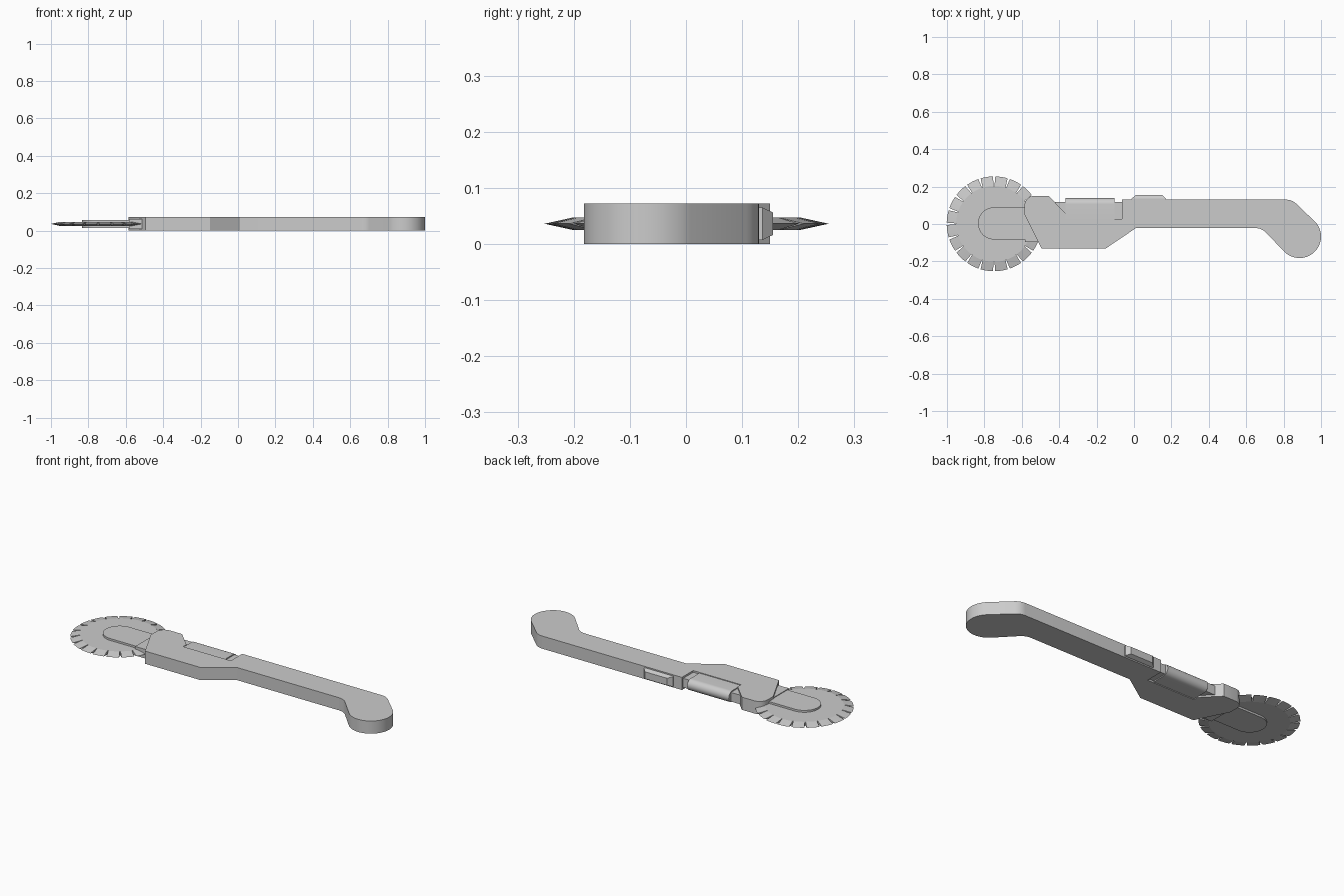
import bpy, bmesh
from math import sin, cos, pi, radians

if "Cube" in bpy.data.objects:
    bpy.data.objects.remove(bpy.data.objects["Cube"])

MID = 0.036  # mid plane of the tool


def finish(name, bm, smooth=True):
    bmesh.ops.recalc_face_normals(bm, faces=bm.faces)
    me = bpy.data.meshes.new(name)
    bm.to_mesh(me)
    bm.free()
    ob = bpy.data.objects.new(name, me)
    bpy.context.collection.objects.link(ob)
    if smooth:
        bpy.ops.object.select_all(action='DESELECT')
        ob.select_set(True)
        bpy.context.view_layer.objects.active = ob
        bpy.ops.object.shade_smooth_by_angle(angle=radians(30))
    return ob


def plate(name, pts, z0, z1):
    bm = bmesh.new()
    f = bm.faces.new([bm.verts.new((x, y, z0)) for x, y in pts])
    r = bmesh.ops.extrude_face_region(bm, geom=[f])
    for v in r['geom']:
        if isinstance(v, bmesh.types.BMVert):
            v.co.z = z1
    return finish(name, bm)


def arc(cx, cy, r, a0, a1, n):
    return [(cx + r * cos(radians(a0 + (a1 - a0) * i / n)),
             cy + r * sin(radians(a0 + (a1 - a0) * i / n))) for i in range(n + 1)]


# Handle: angled head, roller recess, grip and hooked rounded end
outline = [(-0.585, 0.05), (-0.495, -0.13), (-0.15, -0.13), (0.01, -0.022)]
outline += arc(0.65, -0.10, 0.078, 90, 48, 5)
outline += arc(0.885, -0.067, 0.115, 224, 400, 22)
outline += arc(0.815, 0.055, 0.075, 45, 90, 5)
outline += [(-0.065, 0.13), (-0.065, 0.028), (-0.366, 0.028), (-0.366, 0.058),
            (-0.457, 0.15), (-0.54, 0.15)]
outline += arc(-0.535, 0.10, 0.05, 110, 180, 6)
plate("handle", outline, 0, 0.072)

# Thinner core seen inside the recess
plate("recess_core", [(-0.43, 0.0), (-0.05, 0.0), (-0.05, 0.118), (-0.43, 0.118)],
      0.010, 0.062)

# Blade holder: base block and rounded arm
plate("holder_base", [(-0.582, -0.095), (-0.50, -0.095), (-0.46, 0.10), (-0.582, 0.10)],
      0.010, 0.062)
plate("holder_arm", arc(-0.748, 0.003, 0.086, 90, 270, 24) + [(-0.5, -0.083), (-0.5, 0.089)],
      0.014, 0.058)

# Rounded slider bar in the recess (cross-section extruded along x)
section = [(0.02, 0.004), (0.02, 0.068)]
section += [(0.106 + y, MID + z) for y, z in arc(0, 0, 0.032, 90, -90, 16)]
section.append((0.02, 0.004))
section = section[:-1]
bm = bmesh.new()
rings = [[bm.verts.new((x, y, z)) for y, z in section] for x in (-0.366, -0.104)]
n = len(section)
for i in range(n):
    j = (i + 1) % n
    bm.faces.new((rings[0][i], rings[0][j], rings[1][j], rings[1][i]))
for r in rings:
    bm.faces.new(r)
finish("slider_bar", bm)

# Tapered button on the grip edge
bm = bmesh.new()
low = [bm.verts.new((x, 0.12, z)) for x, z in
       ((-0.013, 0.007), (0.17, 0.007), (0.17, 0.065), (-0.013, 0.065))]
mid = [bm.verts.new((v.co.x, 0.136, v.co.z)) for v in low]
top = [bm.verts.new((x, 0.155, z)) for x, z in
       ((0.01, 0.016), (0.15, 0.016), (0.15, 0.056), (0.01, 0.056))]
for a, b in ((low, mid), (mid, top)):
    for i in range(4):
        j = (i + 1) % 4
        bm.faces.new((a[i], a[j], b[j], b[i]))
bm.faces.new(low)
bm.faces.new(top)
finish("button", bm, False)

# Blade: flat disc, bevelled teeth parted by slits
TEETH, SUB, R0, R1, H = 20, 4, 0.203, 0.2535, 0.011
step = 2 * pi / TEETH
bm = bmesh.new()


def point(r, a, z):
    return bm.verts.new((-0.748 + r * cos(a), 0.001 + r * sin(a), MID + z))


upper, lower, teeth = [], [], []
for t in range(TEETH):
    up, dn, rim = [], [], []
    for s in range(SUB + 1):
        a = t * step + step * (0.03 + 0.94 * s / SUB)
        b = t * step + step * (0.08 + 0.84 * s / SUB)
        up.append(point(R0, a, H))
        dn.append(point(R0, a, -H))
        rim.append(point(R1, b, 0))
    for s in range(SUB):
        bm.faces.new((up[s], up[s + 1], rim[s + 1], rim[s]))
        bm.faces.new((dn[s + 1], dn[s], rim[s], rim[s + 1]))
    for e in (0, SUB):
        bm.faces.new((up[e], rim[e], dn[e]))
    upper += up
    lower += dn
for t in range(TEETH):  # slit floors
    i = t * (SUB + 1) + SUB
    j = (i + 1) % len(upper)
    bm.faces.new((upper[i], upper[j], lower[j], lower[i]))
bm.faces.new(upper)
bm.faces.new(lower[::-1])
finish("blade", bm, False)
